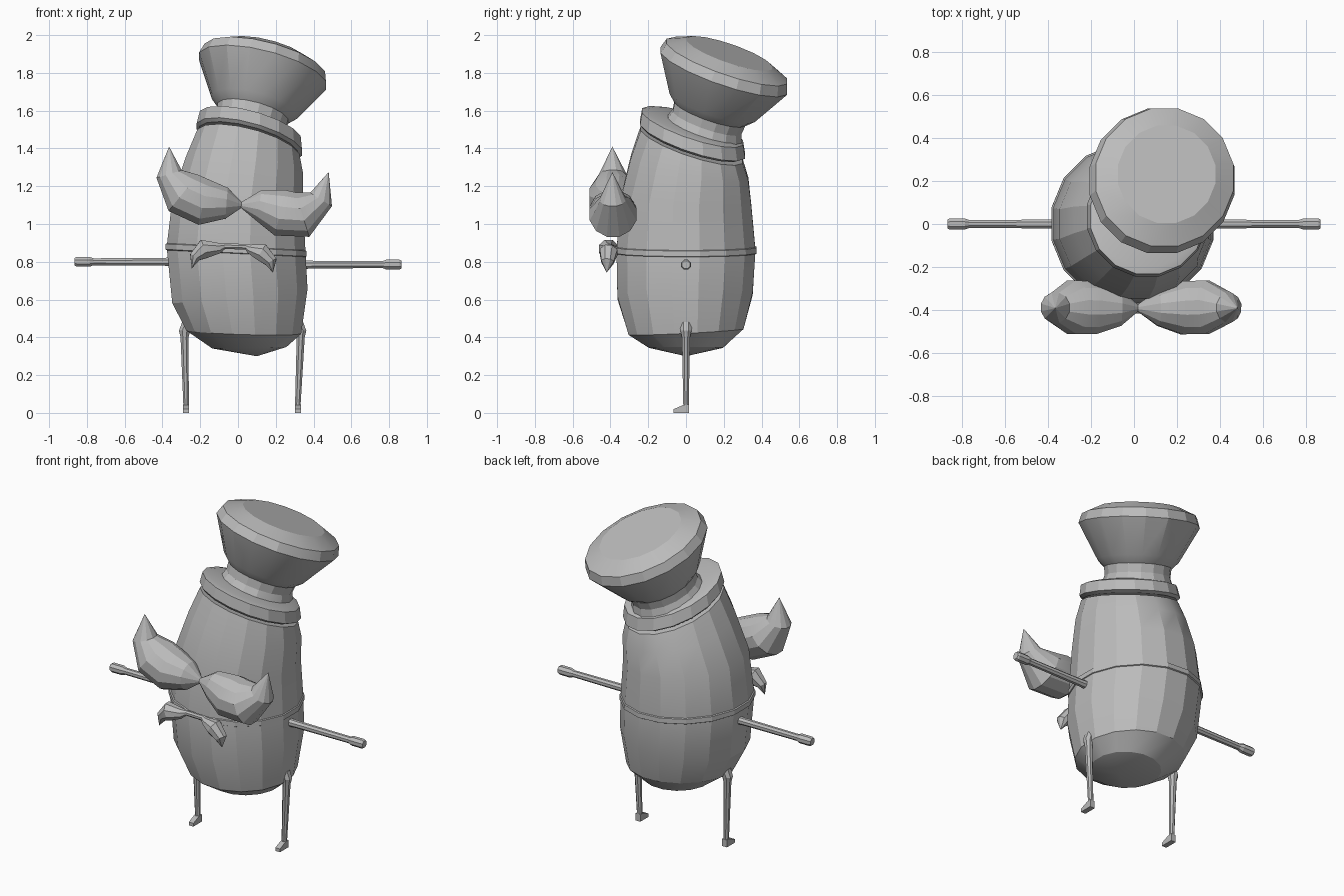
import bpy, bmesh, math
from mathutils import Vector

if "Cube" in bpy.data.objects:
    bpy.data.objects.remove(bpy.data.objects["Cube"])

grey = bpy.data.materials.new("plain_grey")
grey.diffuse_color = (0.5, 0.5, 0.5, 1)
grey.use_nodes = True
grey.node_tree.nodes["Principled BSDF"].inputs["Base Color"].default_value = grey.diffuse_color


def finish(name, bm, angle=20):
    bmesh.ops.recalc_face_normals(bm, faces=bm.faces)
    mesh = bpy.data.meshes.new(name)
    bm.to_mesh(mesh)
    bm.free()
    mesh.materials.append(grey)
    ob = bpy.data.objects.new(name, mesh)
    bpy.context.collection.objects.link(ob)
    bpy.ops.object.select_all(action='DESELECT')
    bpy.context.view_layer.objects.active = ob
    ob.select_set(True)
    bpy.ops.object.shade_smooth_by_angle(angle=math.radians(angle))
    return ob


def bridge(bm, rings):
    """Skin consecutive rings of vertices; a ring of one vertex is a pole."""
    for a, b in zip(rings, rings[1:]):
        n = max(len(a), len(b))
        for i in range(n):
            j = (i + 1) % n
            if len(a) == 1:
                bm.faces.new((a[0], b[i], b[j]))
            elif len(b) == 1:
                bm.faces.new((a[i], a[j], b[0]))
            else:
                bm.faces.new((a[i], a[j], b[j], b[i]))
    for end in (rings[0], rings[-1]):
        if len(end) > 2:
            bm.faces.new(end)


def stack(name, levels, sides=16):
    """Tilted circles (x, y, z, radius, slope_x, slope_y) joined upward."""
    bm = bmesh.new()
    rings = []
    for x, y, z, r, sx, sy in levels:
        ring = []
        for i in range(sides if r else 1):
            a = math.tau * (i + 0.5) / sides
            dx, dy = r * math.cos(a), r * math.sin(a)
            ring.append(bm.verts.new((x + dx, y + dy, z + dx * sx + dy * sy)))
        rings.append(ring)
    bridge(bm, rings)
    return finish(name, bm)


def tube(name, path, sides=12, depth=1.0, angle=20):
    """Round sections (x, y, z, radius) set square to a path."""
    bm = bmesh.new()
    pts = [Vector(p[:3]) for p in path]
    rings = []
    for k, p in enumerate(path):
        t = (pts[min(k + 1, len(pts) - 1)] - pts[max(k - 1, 0)]).normalized()
        side = Vector((0, 1, 0))
        up = t.cross(side).normalized()
        side = up.cross(t)
        ring = []
        for i in range(sides if p[3] else 1):
            a = math.tau * (i + 0.5) / sides
            off = up * math.cos(a) + side * (math.sin(a) * depth)
            ring.append(bm.verts.new(pts[k] + off * p[3]))
        rings.append(ring)
    bridge(bm, rings)
    return finish(name, bm, angle)


# Barrel-shaped body, leaning slightly at the top
stack("body", [
    (0.10, 0.00, 0.30, 0, 0, 0),
    (0.06, 0.00, 0.345, 0.20, 0.02, 0.0),
    (0.03, 0.00, 0.43, 0.31, -0.03, 0.05),
    (0.01, -0.005, 0.62, 0.365, 0.10, 0.03),
    (-0.01, 0.0, 0.86, 0.375, -0.05, 0),
    (0.00, 0.0, 1.12, 0.352, -0.08, -0.05),
    (0.035, 0.02, 1.30, 0.316, -0.15, -0.20),
    (0.055, 0.03, 1.42, 0.275, -0.24, -0.32)])

# Thin raised belt
stack("belt", [
    (-0.01, 0, 0.842, 0.372, -0.05, 0),
    (-0.01, 0, 0.847, 0.381, -0.05, 0),
    (-0.01, 0, 0.876, 0.380, -0.05, 0),
    (-0.01, 0, 0.881, 0.370, -0.05, 0)])

# Collar around the top of the body
stack("collar", [
    (0.055, 0.03, 1.435, 0.265, -0.25, -0.32),
    (0.06, 0.035, 1.448, 0.284, -0.25, -0.32),
    (0.065, 0.035, 1.515, 0.272, -0.25, -0.32),
    (0.067, 0.037, 1.525, 0.24, -0.25, -0.32)])


# Tall tilted hat, rings spaced along its own axis (height, radius)
axis = Vector((0.23, 0.33, 1)).normalized()
centre = Vector((0.13, 0.20, 1.81))
hat = []
for h, r in ((-0.36, 0.21), (-0.29, 0.185), (-0.24, 0.19), (-0.20, 0.23),
             (0.0, 0.342), (0.055, 0.325), (0.10, 0.23)):
    hat.append((*(centre + axis * h), r, -0.23, -0.33))
stack("hat", hat)

# Moustache halves
tube("moustache_left", [
    (0.02, -0.39, 1.10, 0.015), (-0.06, -0.39, 1.11, 0.085),
    (-0.18, -0.388, 1.115, 0.127), (-0.29, -0.386, 1.165, 0.128),
    (-0.365, -0.388, 1.265, 0.072), (-0.365, -0.39, 1.41, 0)])
tube("moustache_right", [
    (0.015, -0.39, 1.10, 0.015), (0.11, -0.39, 1.10, 0.085),
    (0.22, -0.388, 1.06, 0.128), (0.34, -0.386, 1.05, 0.128),
    (0.44, -0.388, 1.13, 0.07), (0.48, -0.39, 1.275, 0)])

# Small bow-like curl below the moustache
tube("lower_curl", [
    (-0.245, -0.42, 0.765, 0), (-0.228, -0.415, 0.825, 0.032),
    (-0.18, -0.41, 0.868, 0.055), (-0.10, -0.405, 0.872, 0.03),
    (-0.07, -0.40, 0.882, 0.016), (0.04, -0.40, 0.88, 0.016),
    (0.06, -0.405, 0.868, 0.025), (0.125, -0.41, 0.85, 0.05),
    (0.175, -0.415, 0.80, 0.036), (0.185, -0.42, 0.743, 0)], sides=8)

# Arms with slightly thicker hands
for name, s, z in (("left_arm", -1, 0.80), ("right_arm", 1, 0.785)):
    tube(name, [
        (s * 0.33, 0, z, 0.026), (s * 0.40, 0, z, 0.022),
        (s * 0.765, 0, z, 0.020), (s * 0.785, 0, z, 0.028),
        (s * 0.855, 0, z, 0.028), (s * 0.865, 0, z, 0.022)], sides=8)

# Legs and feet
for side, top, low in (("left", -0.283, -0.275), ("right", 0.332, 0.317)):
    inner = 0.02 if top < 0 else -0.02
    stack(side + "_leg", [
        (low, 0.002, 0.01, 0.014, 0, 0),
        (low, 0.0, 0.05, 0.016, 0, 0),
        (top, 0.0, 0.40, 0.023, 0, 0),
        (top, 0.0, 0.435, 0.032, 0, 0),
        (top + inner, 0.0, 0.48, 0.036, 0, 0)], sides=8)
    # Foot: side outline extruded across the ankle
    bm = bmesh.new()
    outline = ((-0.065, 0), (0.016, 0), (0.016, 0.045), (-0.014, 0.042),
               (-0.065, 0.02))
    rings = [[bm.verts.new((low + dx, y, z)) for y, z in outline]
             for dx in (-0.016, 0.016)]
    bridge(bm, rings)
    finish(side + "_foot", bm)
